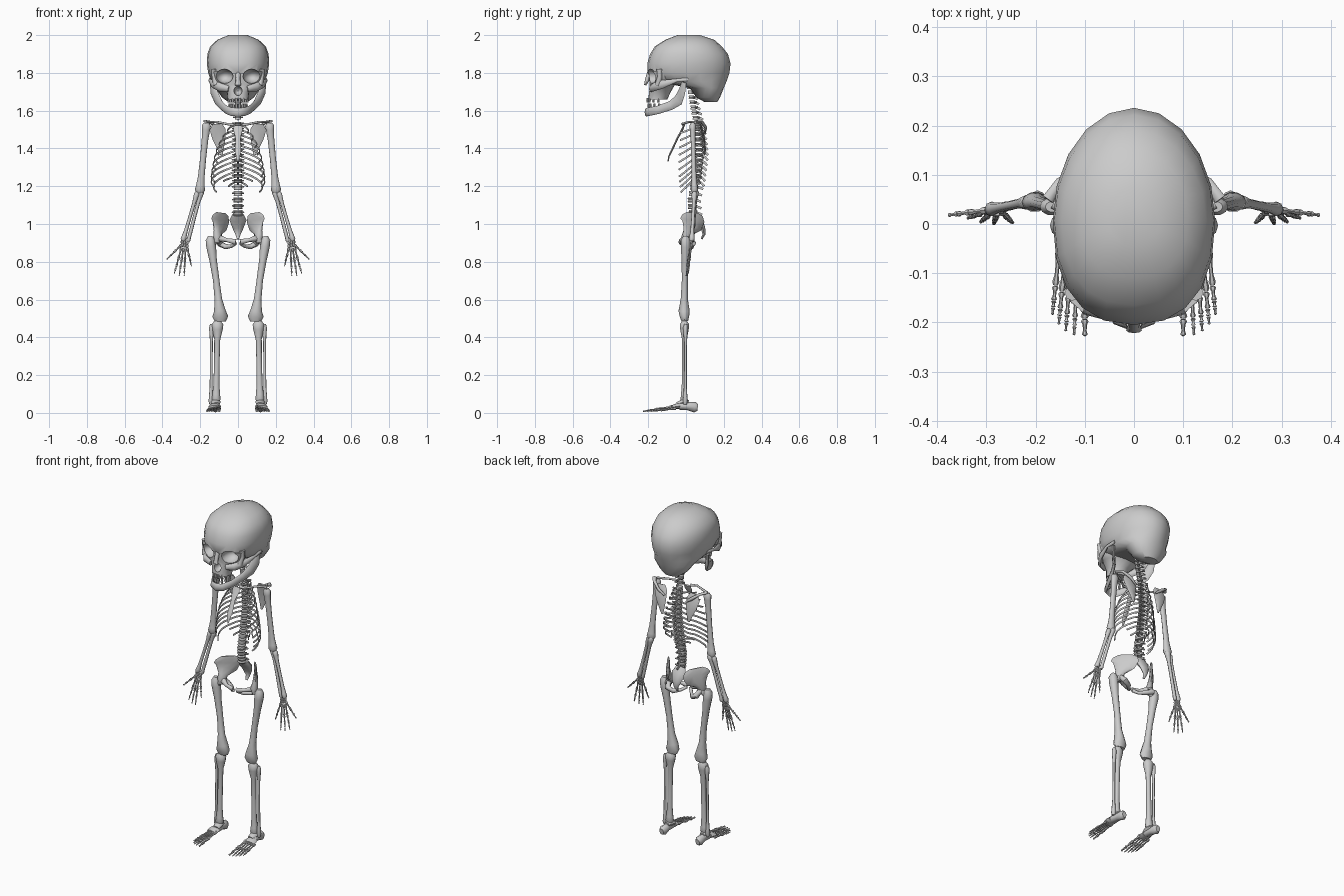
import bpy, bmesh, math
from mathutils import Vector as V


def mesh_obj(name, verts, faces, mirror=False, angle=50):
    me = bpy.data.meshes.new(name)
    me.from_pydata([tuple(v) for v in verts], [], faces)
    bm = bmesh.new()
    bm.from_mesh(me)
    bmesh.ops.recalc_face_normals(bm, faces=bm.faces)
    bm.to_mesh(me)
    bm.free()
    me.shade_smooth()
    me.set_sharp_from_angle(angle=math.radians(angle))
    ob = bpy.data.objects.new(name, me)
    bpy.context.collection.objects.link(ob)
    if mirror:
        m = ob.modifiers.new("mirror", "MIRROR")
        m.use_mirror_merge = False
    return ob


def loft(name, rings, mirror=False, angle=50):
    n = len(rings[0])
    verts = [v for r in rings for v in r]
    faces = [(i * n + j, i * n + (j + 1) % n, (i + 1) * n + (j + 1) % n, (i + 1) * n + j)
             for i in range(len(rings) - 1) for j in range(n)]
    faces += [tuple(range(n)), tuple(range(len(verts) - n, len(verts)))]
    return mesh_obj(name, verts, faces, mirror, angle)


def tube(name, pts, rad, n=8, ref=None, mirror=False):
    """Loft along a path; each radius is a number or (sideways, other)."""
    pts = [V(p) for p in pts]
    if not isinstance(rad, list):
        rad = [rad] * len(pts)
    d = (pts[-1] - pts[0]).normalized()
    ref = V(ref) if ref else (V((0, 1, 0)) if abs(d.z) > 0.7 else V((0, 0, 1)))
    rings = []
    for i, p in enumerate(pts):
        t = (pts[min(i + 1, len(pts) - 1)] - pts[max(i - 1, 0)]).normalized()
        s = t.cross(ref).normalized()
        u = s.cross(t)
        a, b = rad[i] if isinstance(rad[i], tuple) else (rad[i], rad[i])
        rings.append([p + s * a * math.cos(k * math.tau / n) + u * b * math.sin(k * math.tau / n)
                      for k in range(n)])
    return loft(name, rings, mirror)


def bone(name, p, q, r0, r1, shaft, n=8, flat=1.0):
    """Mirrored long bone: knobbed ends, thin shaft."""
    p, q = V(p), V(q)
    prof = [(0, r0 * .6), (.04, r0), (.1, r0 * .9), (.22, shaft * 1.1), (.5, shaft),
            (.78, shaft * 1.1), (.9, r1 * .85), (.96, r1), (1, r1 * .65)]
    return tube(name, [p.lerp(q, f) for f, _ in prof], [(r, r * flat) for _, r in prof], n, None, True)


def digit(name, p, q, cuts, r):
    """Chain of small bones from p to q ending in a pointed tip."""
    p, q = V(p), V(q)
    for k in range(len(cuts) - 1):
        a, b = p.lerp(q, cuts[k]), p.lerp(q, cuts[k + 1] - .012)
        e = r * (1 - .15 * k)
        last = k == len(cuts) - 2
        tube(f"{name}_{k + 1}", [a.lerp(b, f) for f in (0, .12, .35, .7, .9, 1)],
             [e * .7, e, e * .55, e * .5, e * (.8 if last else .9), e * (.15 if last else .6)],
             6, None, True)


def interp(table, x):
    for (a, u), (b, v) in zip(table, table[1:]):
        if min(a, b) <= x <= max(a, b):
            return u + (v - u) * (x - a) / (b - a)
    return table[-1][1]


def shell(name, rows, n=20):
    """Horizontal egg sections, blunt in front: z, front y, back y, half width."""
    rings = []
    for z, y0, y1, w in rows:
        ring = []
        for k in range(n):
            c, s = math.cos(k * math.tau / n), math.sin(k * math.tau / n)
            e = .85 if s < 0 else 1
            m = y0 + (y1 - y0) * .48
            ring.append(V((w * math.copysign(abs(c) ** e, c),
                           m + (m - y0 if s < 0 else y1 - m) * math.copysign(abs(s) ** e, s), z)))
        rings.append(ring)
    return loft(name, rings)


def ball(name, c, r):
    bpy.ops.mesh.primitive_uv_sphere_add(segments=16, ring_count=10, location=c)
    ob = bpy.context.object
    ob.name, ob.scale = name, r
    return ob


# skull
cranium = shell("cranium", [(1.645, .10, .165, .05), (1.67, .055, .18, .085), (1.72, .02, .20, .12),
                            (1.755, -.16, .215, .142), (1.80, -.205, .23, .158), (1.85, -.205, .236, .165),
                            (1.90, -.19, .222, .162), (1.94, -.165, .19, .147), (1.975, -.11, .15, .11),
                            (2.0, -.045, .075, .05)])
maxilla = shell("upper_jaw", [(1.658, -.20, -.10, .055), (1.70, -.198, -.08, .06), (1.735, -.192, -.06, .095),
                              (1.76, -.195, -.04, .125), (1.81, -.20, -.04, .138)], 16)
cutters = [ball("socket_cutter", (s * .073, -.19, 1.782), (.047, .07, .038)) for s in (1, -1)]
cutters.append(ball("nose_cutter", (0, -.2, 1.705), (.022, .05, .025)))
for ob in (cranium, maxilla):
    bpy.context.view_layer.objects.active = ob
    for c in cutters:
        m = ob.modifiers.new("cut", "BOOLEAN")
        m.operation, m.object, m.solver = "DIFFERENCE", c, "EXACT"
        bpy.ops.object.modifier_apply(modifier=m.name)
    ob.data.shade_smooth()
    ob.data.set_sharp_from_angle(angle=math.radians(45))
for c in cutters:
    bpy.data.objects.remove(c)
tube("nasal_bone", [(0, -.192, 1.80), (0, -.205, 1.765), (0, -.216, 1.735)], [.014, .012, (.016, .006)])
tube("cheekbone", [(.05, -.185, 1.715), (.095, -.172, 1.724), (.13, -.125, 1.74), (.15, -.05, 1.76),
                   (.145, .01, 1.765)], [(.012, .016), (.014, .022), (.012, .022), (.006, .009), (.008, .01)],
     mirror=True)
tube("eye_rim", [(.115, -.15, 1.735), (.126, -.138, 1.78), (.125, -.14, 1.82)], [.016, .013, .016], mirror=True)

# lower jaw and teeth
half = [(.035, -.197, 1.594, .022), (.062, -.145, 1.605, .022), (.088, -.08, 1.628, .024),
        (.108, -.04, 1.655, .03), (.128, -.022, 1.70, .026), (.138, -.01, 1.75, .016)]
path = [(-x, y, z, r) for x, y, z, r in reversed(half)] + [(0, -.21, 1.592, .023)] + half
tube("lower_jaw", [p[:3] for p in path], [(.009, p[3]) for p in path], ref=(0, 0, 1))
for row, z, w, y0 in (("upper", 1.655, .05, -.205), ("lower", 1.625, .045, -.2)):
    for k in range(8):
        a = math.radians(-77 + 22 * k)
        x, y = w * math.sin(a), y0 + .075 * (1 - math.cos(a))
        h = .012
        tube(f"{row}_tooth", [(x, y, z - h), (x, y, z), (x, y, z + h)], [.006, .008, .006], 6)

# spine
curve = [(1.74, .015), (1.62, .038), (1.53, .058), (1.38, .07), (1.25, .052), (1.12, .03), (1.0, .045)]
levels = [1.725 - .027 * i for i in range(7)] + [1.53 - .0275 * i for i in range(12)] \
    + [1.195 - .034 * i for i in range(5)]
for i, z in enumerate(levels):
    y = interp(curve, z)
    r = .014 + .011 * i / 23
    h = .010 if i < 19 else .014
    tube("vertebra", [(0, y, z + s * h) for s in (1, .6, 0, -.6, -1)], [r * .9, r, r * .8, r, r * .9], 10)
    back = .03 + .018 * min(i, 10) / 10
    drop = .028 if 7 <= i < 19 else .01
    tube("spinous_process", [(0, y + r * .6, z), (0, y + back * .7, z - drop * .4), (0, y + back, z - drop)],
         [(.006, .009), (.004, .007), (.004, .007)], 6)
    w = .026 if i < 7 else .032
    tube("transverse_process", [(-w, y + .022, z + .003), (0, y + .012, z), (w, y + .022, z + .003)],
         [.004, .007, .004], 6)
tube("sacrum", [(0, .05, 1.05), (0, .07, 1.02), (0, .09, .98), (0, .095, .945), (0, .082, .92)],
     [(.03, .018), (.045, .018), (.03, .013), (.014, .008), (.006, .005)], 10)

# ribs and breastbone
widths = [.055, .08, .10, .115, .125, .132, .138, .142, .142, .13, .085, .055]
for i, w in enumerate(widths):
    z0 = 1.525 - .0275 * i
    y0 = interp(curve, z0) + .012
    drop = min(.045 + .012 * i, .115) if i < 10 else .05
    reach = .95 if i < 10 else .5
    front = -.035 - .012 * math.sin(i / 9 * math.pi)
    pts = []
    for k in range(10):
        t = k / 9 * reach
        a = math.pi * t * .7
        x = .012 + (w - .012) * math.sin(a)
        y = y0 + .028 * math.sin(min(1, t * 3) * math.pi) * .8 + (front - y0) * t ** 1.4
        pts.append((x, y, z0 - drop * t ** 1.1))
    tube(f"rib_{i + 1}", pts, [(.003, .0055)] * 10, 6, (0, 0, 1), True)
tube("breastbone", [(0, -.012, 1.52), (0, -.022, 1.495), (0, -.045, 1.455), (0, -.075, 1.39), (0, -.09, 1.36),
                    (0, -.095, 1.33)],
     [(.022, .005), (.024, .006), (.013, .005), (.016, .005), (.011, .004), (.004, .003)])

# shoulders
tube("collarbone", [(.022, -.012, 1.525), (.06, -.02, 1.53), (.11, .015, 1.54), (.165, .04, 1.54)],
     [.009, .006, .006, (.009, .006)], mirror=True)
tube("shoulder_blade", [(.088, .10, 1.365), (.092, .10, 1.40), (.10, .095, 1.45), (.108, .085, 1.50),
                        (.11, .075, 1.53)], [(.006, .004), (.018, .005), (.034, .006), (.042, .006), (.025, .004)],
     mirror=True)
tube("shoulder_blade_ridge", [(.07, .10, 1.48), (.11, .105, 1.51), (.15, .085, 1.54), (.175, .05, 1.545)],
     [.005, (.007, .01), (.01, .007), (.012, .006)], mirror=True)

# arms
bone("upper_arm", (.166, .035, 1.535), (.203, .045, 1.165), .024, .027, .016, 10, .75)
bone("radius", (.215, .045, 1.17), (.292, .03, .91), .015, .015, .009)
bone("ulna", (.193, .052, 1.18), (.265, .034, .905), .017, .011, .009)
for k in range(6):
    x, z = .268 + .013 * (k % 3), .897 - .016 * (k // 3) + .004 * (k % 3)
    tube("wrist_bone", [(x, .03, z + .009), (x + .002, .028, z), (x + .003, .027, z - .009)],
         [.005, .009, .005], 6, None, True)
digit("thumb", (.30, .028, .89), (.378, .018, .812), (0, .45, .75, 1), .008)
for name, a, b in (("index", (.299, .026, .876), (.338, .012, .736)),
                   ("middle", (.289, .024, .872), (.312, .004, .723)),
                   ("ring", (.278, .022, .87), (.285, 0, .723)),
                   ("little", (.268, .024, .872), (.246, .002, .775))):
    digit(name + "_finger", a, b, (0, .42, .68, .85, 1), .008)

# pelvis
tube("hip_wing", [(.11, -.002, .90), (.108, .0, .93), (.107, .01, .955), (.098, .03, .99), (.094, .034, 1.02),
                  (.092, .034, 1.045), (.09, .034, 1.06)],
     [(.015, .012), (.026, .022), (.03, .017), (.065, .012), (.08, .008), (.068, .008), (.04, .004)],
     10, (-.8, -.6, 0), True)
tube("pubic_bone", [(.10, .0, .925), (.06, -.025, .915), (.012, -.03, .905)], [.018, .01, (.01, .015)],
     mirror=True)
tube("sit_bone", [(.105, .01, .925), (.095, .038, .895), (.065, .03, .88), (.035, -.003, .882), (.012, -.026, .898)],
     [.016, .017, .014, .009, .01], mirror=True)

# legs
tube("thigh_bone", [(.145, -.002, .935), (.146, -.003, .915), (.142, -.003, .88), (.132, -.004, .81),
                    (.115, -.006, .70), (.104, -.009, .60), (.096, -.01, .54), (.094, -.008, .51), (.094, -.006, .485)],
     [.014, .025, .026, .02, .017, .02, .031, (.042, .026), (.03, .018)], 10, None, True)
tube("thigh_head", [(.14, -.002, .89), (.125, 0, .905), (.108, .002, .92)], [.018, .017, .02], mirror=True)
bone("shin_bone", (.108, -.008, .485), (.116, -.01, .055), .031, .024, .0145, 10, .85)
bone("calf_bone", (.14, -.002, .47), (.143, -.004, .045), .013, .013, .007)

# feet
tube("heel_bone", [(.12, .062, .028), (.12, .047, .03), (.12, .01, .036), (.121, -.03, .036), (.122, -.045, .034)],
     [(.014, .018), (.024, .028), (.02, .022), (.026, .02), (.022, .013)], mirror=True)
tube("ankle_bone", [(.118, .015, .055), (.117, -.015, .057), (.115, -.045, .045)],
     [(.016, .012), (.026, .018), (.018, .012)], mirror=True)
tube("midfoot", [(.121, -.035, .036), (.124, -.055, .034), (.126, -.075, .03)],
     [(.03, .017), (.034, .014), (.03, .01)], mirror=True)
for k, tip in enumerate(((.1, -.23), (.122, -.228), (.139, -.22), (.153, -.206), (.166, -.186))):
    cuts = (0, .5, .78, 1) if k == 0 else (0, .55, .78, .88, 1)
    digit(f"toe_{k + 1}", (.1 + .013 * k, -.065 + .003 * k, .034 - .003 * k), (*tip, .008), cuts,
          .011 if k == 0 else .008)
